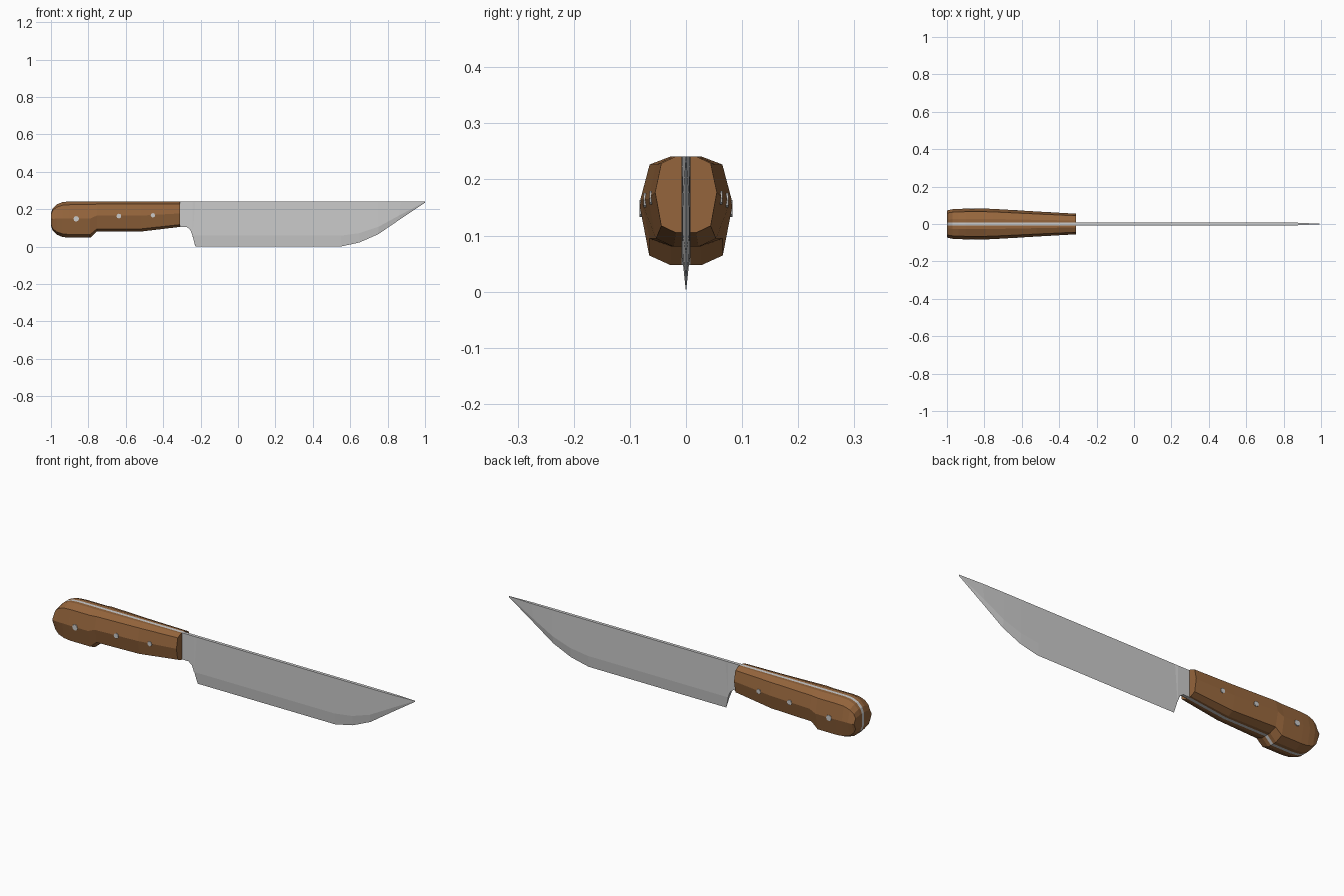
import bpy, bmesh, math

if "Cube" in bpy.data.objects:
    bpy.data.objects.remove(bpy.data.objects["Cube"])

T = 0.008  # half thickness of the steel


def loft(name, sections, mat=None):
    """Skin a list of equal-length point rings, cap the ends, mirror over y = 0."""
    bm = bmesh.new()
    rings = [[bm.verts.new(p) for p in s] for s in sections]
    n = len(rings[0])
    closed = n if min(p[1] for s in sections for p in s) > 0 else n - 1
    for a, b in zip(rings, rings[1:]):
        for i in range(closed):
            j = (i + 1) % n
            bm.faces.new((a[i], b[i], b[j], a[j]))
    bm.faces.new(rings[0])
    bm.faces.new(rings[-1])
    # the other side of the knife
    geom = bm.verts[:] + bm.edges[:] + bm.faces[:]
    dup = bmesh.ops.duplicate(bm, geom=geom)["geom"]
    for v in dup:
        if isinstance(v, bmesh.types.BMVert):
            v.co.y *= -1
    bmesh.ops.remove_doubles(bm, verts=bm.verts[:], dist=0.0002)
    bmesh.ops.recalc_face_normals(bm, faces=bm.faces[:])
    me = bpy.data.meshes.new(name)
    bm.to_mesh(me)
    bm.free()
    ob = bpy.data.objects.new(name, me)
    bpy.context.collection.objects.link(ob)
    if mat:
        me.materials.append(mat)
    return ob


wood = bpy.data.materials.new("brown_wood")
wood.diffuse_color = (0.30, 0.13, 0.045, 1)
wood.use_nodes = True
wood.node_tree.nodes["Principled BSDF"].inputs["Base Color"].default_value = wood.diffuse_color

# Handle stations: x, top z, bottom z, half width
handle = [
    (-1.0, 0.178, 0.112, 0.072), (-0.991, 0.203, 0.086, 0.075),
    (-0.97, 0.225, 0.064, 0.079), (-0.938, 0.238, 0.051, 0.081),
    (-0.90, 0.241, 0.047, 0.082), (-0.79, 0.241, 0.047, 0.082),
    (-0.755, 0.241, 0.08, 0.081), (-0.52, 0.241, 0.08, 0.067),
    (-0.31, 0.241, 0.105, 0.055),
]

# Faceted wooden scales either side of the tang
shape = [(0.33, 1), (0.8, 0.91), (1, 0.53), (0.8, 0.09), (0.33, 0)]
scales = []
for x, t, b, w in handle:
    ring = [(x, w * fy, b + (t - b) * fz) for fy, fz in shape]
    scales.append([(x, T, t)] + ring + [(x, T, b)])
loft("handle_scales", scales, wood)

# Tang and blade in one piece: spine, bevel line and cutting edge per station
steel = [[(x, 0, t), (x, T, t), (x, T, b), (x, 0, b)] for x, t, b, w in handle]
for x, z in [(-0.275, 0.105), (-0.255, 0.09), (-0.244, 0.06)]:
    steel.append([(x, 0, 0.241), (x, T, 0.241), (x, T, z), (x, 0, z)])
blade = [
    # spine x, half thickness, bevel x, bevel z, edge x, edge z
    (-0.228, T, -0.243, 0.058, -0.228, 0.0),
    (0.55, T, 0.55, 0.058, 0.55, 0.0),
    (0.65, T, 0.65, 0.072, 0.65, 0.022),
    (0.75, T, 0.75, 0.105, 0.75, 0.066),
    (0.87, 0.007, 0.86, 0.165, 0.87, 0.148),
    (1.0, 0.001, 0.997, 0.238, 1.0, 0.235),
]
for sx, h, bx, bz, ex, ez in blade:
    steel.append([(sx, 0, 0.241), (sx, h, 0.241), (bx, h * 0.8, bz), (ex, 0, ez)])
loft("blade_and_tang", steel)

# Rivets passing through the handle
for i, (x, z, r, w) in enumerate([(-0.865, 0.148, 0.015, 0.082),
                                  (-0.637, 0.163, 0.013, 0.075),
                                  (-0.455, 0.167, 0.012, 0.064)]):
    bpy.ops.mesh.primitive_cylinder_add(vertices=8, radius=r, depth=2 * w + 0.002,
                                        location=(x, 0, z), rotation=(math.pi / 2, 0, 0))
    bpy.context.object.name = f"rivet_{i + 1}"
